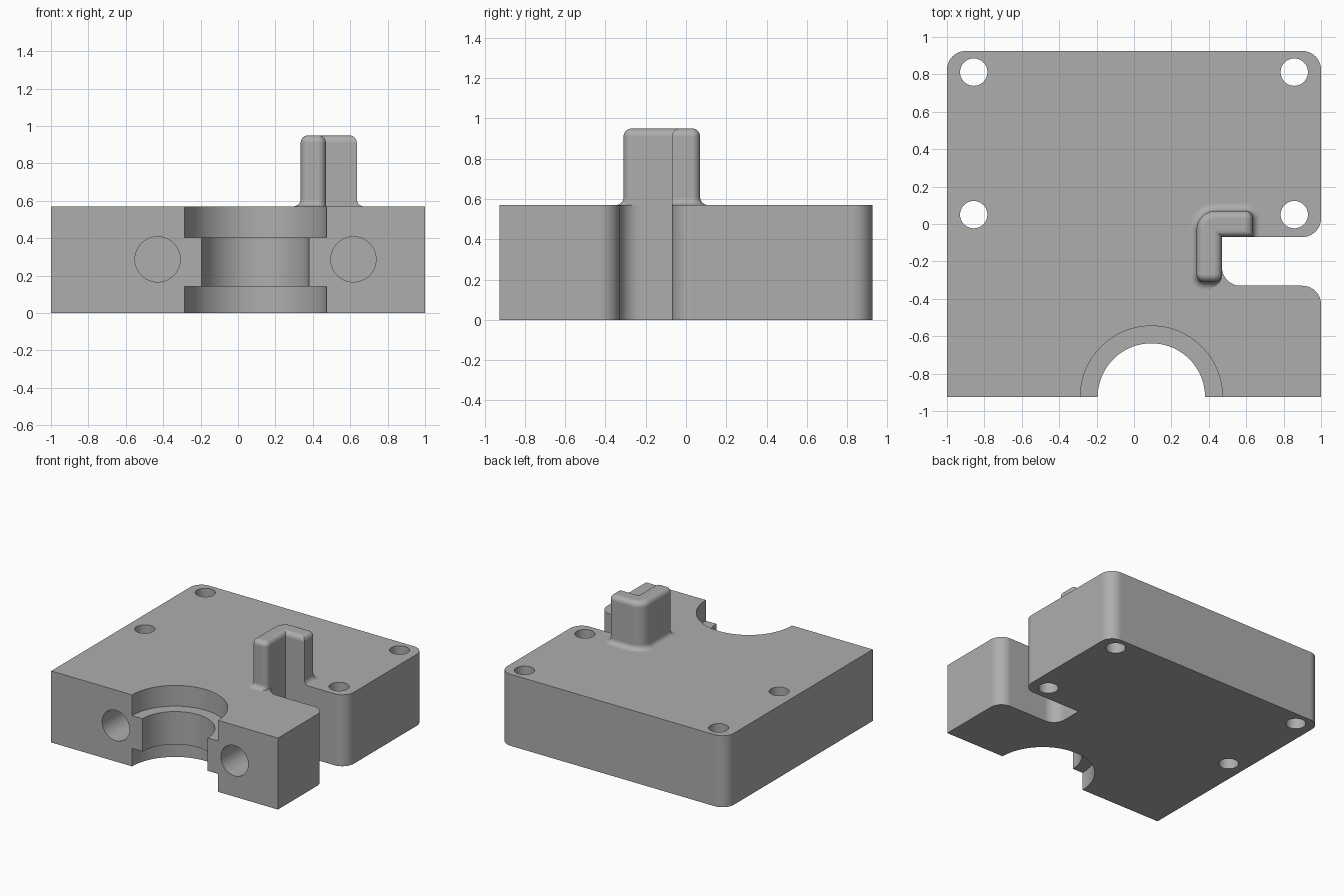
import bpy, bmesh
from math import sin, cos, pi, radians
from mathutils import Vector

cube = bpy.data.objects.get("Cube")
if cube:
    bpy.data.objects.remove(cube, do_unlink=True)

grey = bpy.data.materials.new("machined grey")
grey.use_nodes = True
grey.diffuse_color = (0.42, 0.42, 0.42, 1)
grey.node_tree.nodes["Principled BSDF"].inputs["Base Color"].default_value = (0.42, 0.42, 0.42, 1)

TOP = 0.57


def rounded(corners, n=10):
    """Outline of right-angled corners (x, y, radius), each radius turned into an arc."""
    out = []
    for i, (x, y, r) in enumerate(corners):
        p = Vector((x, y))
        if r <= 0:
            out.append(p)
            continue
        a = (Vector(corners[i - 1][:2]) - p).normalized()
        b = (Vector(corners[(i + 1) % len(corners)][:2]) - p).normalized()
        c = p + r * (a + b)
        for k in range(n + 1):
            s = k / n * pi / 2
            out.append(c - r * (b * cos(s) + a * sin(s)))
    return out


def loft(name, layers):
    """Solid skinned through a stack of (outline, z) layers."""
    bm = bmesh.new()
    rings = [[bm.verts.new((p.x, p.y, z)) for p in outline] for outline, z in layers]
    for low, high in zip(rings, rings[1:]):
        for i in range(len(low)):
            j = (i + 1) % len(low)
            bm.faces.new((low[i], low[j], high[j], high[i]))
    bm.faces.new(rings[0][::-1])
    bm.faces.new(rings[-1])
    bmesh.ops.recalc_face_normals(bm, faces=bm.faces)
    mesh = bpy.data.meshes.new(name)
    bm.to_mesh(mesh)
    bm.free()
    mesh.materials.append(grey)
    ob = bpy.data.objects.new(name, mesh)
    bpy.context.collection.objects.link(ob)
    return ob


def activate(ob):
    bpy.ops.object.select_all(action='DESELECT')
    ob.select_set(True)
    bpy.context.view_layer.objects.active = ob


def drill(target, radius, depth, centre, turn=0, sides=64):
    """Cut a cylinder out of the target."""
    bpy.ops.mesh.primitive_cylinder_add(vertices=sides, radius=radius, depth=depth,
                                        location=centre, rotation=(turn, 0, 0))
    cutter = bpy.context.object
    cutter.data.materials.append(grey)
    cutter.hide_render = True
    activate(target)
    mod = target.modifiers.new("cut", 'BOOLEAN')
    mod.operation, mod.solver, mod.object = 'DIFFERENCE', 'EXACT', cutter
    bpy.ops.object.modifier_apply(modifier=mod.name)
    bpy.data.objects.remove(cutter, do_unlink=True)


def finish(ob):
    activate(ob)
    bpy.ops.object.shade_smooth_by_angle(angle=radians(30))
    mod = ob.modifiers.new("flat faces stay flat", 'WEIGHTED_NORMAL')
    mod.keep_sharp = True


# Block with a side slot and rounded corners
outline = rounded([(-1, -0.925, 0), (1, -0.925, 0), (1, -0.33, 0.1), (0.47, -0.33, 0.1),
                   (0.47, -0.07, 0), (1, -0.07, 0.1), (1, 0.925, 0.1), (-1, 0.925, 0.1)])
block = loft("block", [(outline, 0), (outline, TOP)])

# Stepped half bore in the front: wide at both ends, narrow in the middle
drill(block, 0.287, 2, (0.093, -0.925, 0.3), sides=96)
drill(block, 0.38, 0.4, (0.093, -0.925, 0.143 - 0.2), sides=96)
drill(block, 0.38, 0.4, (0.093, -0.925, 0.405 + 0.2), sides=96)

# Four vertical mounting holes
for x in (-0.857, 0.857):
    for y in (0.05, 0.812):
        drill(block, 0.073, 2, (x, y, 0.3))

# Two blind holes in the front face
for x in (-0.43, 0.617):
    drill(block, 0.121, 0.8, (x, -0.925, 0.287), turn=pi / 2)
finish(block)


# L-shaped post: filleted foot, rounded top; inner walls flush with the slot
def post_outline(outer, inner):
    x0, x1, x2 = 0.335 - outer, 0.47 + inner, 0.635 + outer
    y0, y1, y2 = -0.31 - outer, -0.07 - inner, 0.07 + outer
    small = max(0.042 + outer, 0.002)
    return rounded([(x0, y0, small), (x1, y0, small), (x1, y1, 0), (x2, y1, 0),
                    (x2, y2, small), (x0, y2, 0.1 + outer)])


R, STEPS = 0.04, 8
angles = [k / STEPS * pi / 2 for k in range(STEPS + 1)]
layers = [(post_outline(R * (1 - sin(a)), 0), TOP + R * (1 - cos(a))) for a in angles]
layers += [(post_outline(R * (cos(a) - 1), R * (cos(a) - 1)), 0.95 - R + R * sin(a)) for a in angles]
finish(loft("corner_post", layers))
